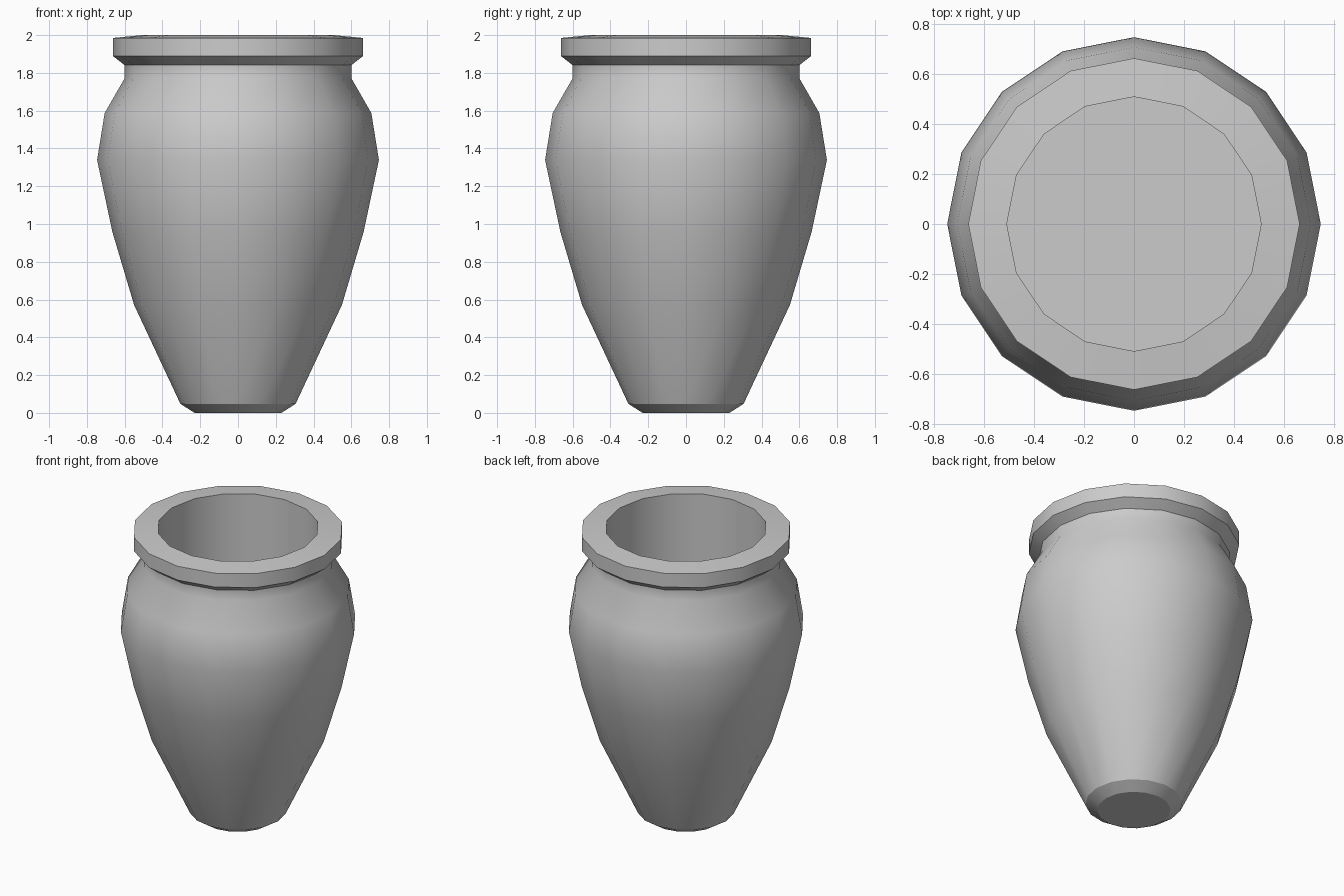
import bpy, bmesh, math

cube = bpy.data.objects.get("Cube")
if cube:
    bpy.data.objects.remove(cube)

SIDES = 16

# Single stone colour
clay = bpy.data.materials.new("grey clay")
clay.use_nodes = True
clay.diffuse_color = (0.6, 0.6, 0.6, 1)
clay.node_tree.nodes["Principled BSDF"].inputs["Base Color"].default_value = (0.6, 0.6, 0.6, 1)


def lathe(name, profile):
    """Turn a (radius, height) profile round z and cap both ends."""
    bm = bmesh.new()
    rings = []
    for r, z in profile:
        angles = [2 * math.pi * i / SIDES for i in range(SIDES)]
        rings.append([bm.verts.new((r * math.cos(a), r * math.sin(a), z)) for a in angles])
    for low, high in zip(rings, rings[1:]):
        for i in range(SIDES):
            j = (i + 1) % SIDES
            bm.faces.new((low[i], low[j], high[j], high[i]))
    bm.faces.new(rings[0][::-1])
    bm.faces.new(rings[-1])
    mesh = bpy.data.meshes.new(name)
    bm.to_mesh(mesh)
    bm.free()
    mesh.materials.append(clay)
    obj = bpy.data.objects.new(name, mesh)
    bpy.context.collection.objects.link(obj)
    bpy.ops.object.select_all(action='DESELECT')
    obj.select_set(True)
    bpy.context.view_layer.objects.active = obj
    bpy.ops.object.shade_smooth_by_angle(angle=math.radians(31))
    return obj


foot = [(0.23, 0), (0.305, 0.048)]
belly = [(0.55, 0.571), (0.665, 0.958), (0.746, 1.339)]
shoulder = [(0.706, 1.587), (0.6, 1.772)]
rim = [(0.6, 1.841), (0.662, 1.889), (0.662, 1.985), (0.508, 2)]
well = [(0.508, 1.0)]
lathe("urn", foot + belly + shoulder + rim + well)
